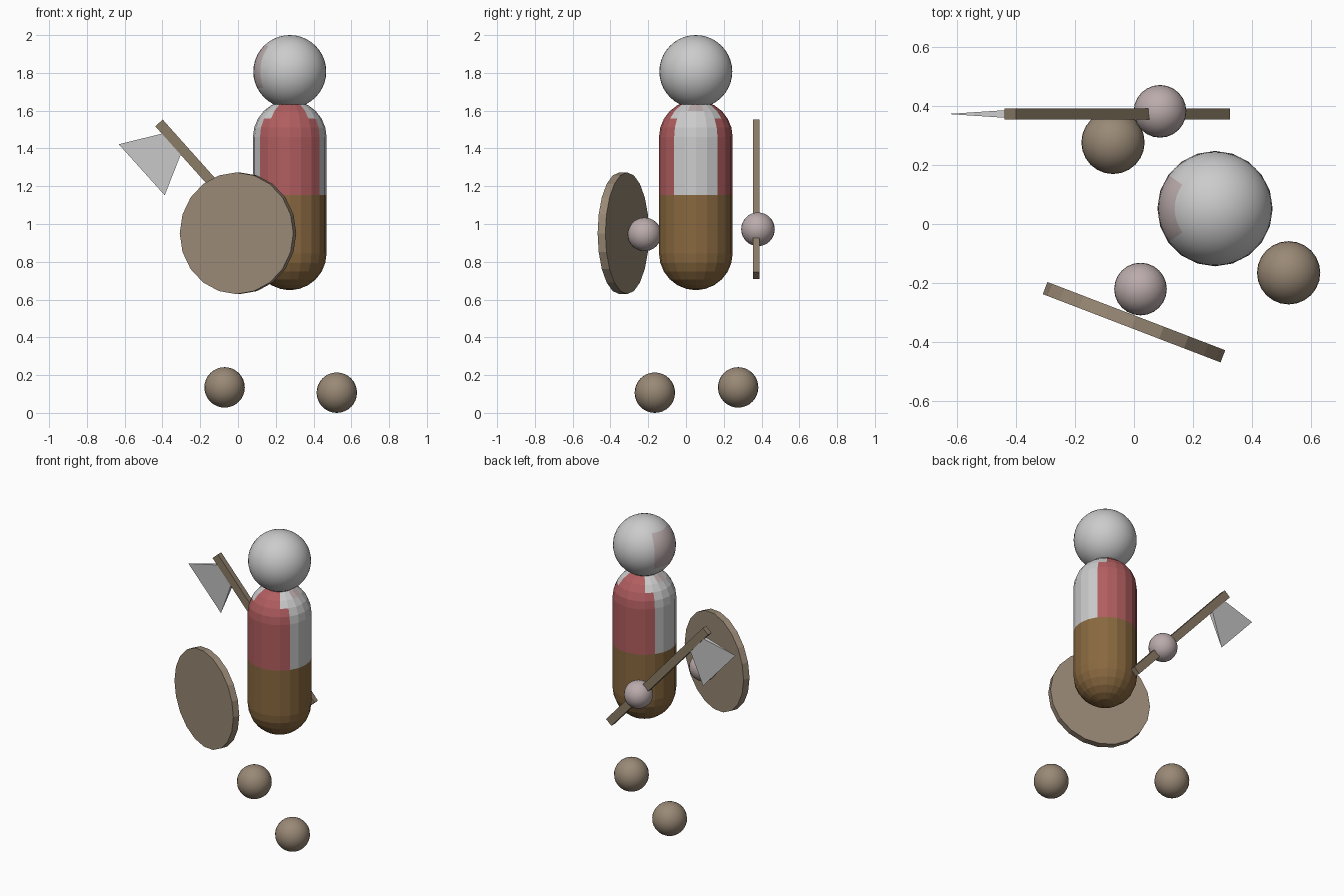
import bpy, bmesh
from math import sin, cos, pi, radians, degrees, atan2, asin, hypot
from mathutils import Vector

if "Cube" in bpy.data.objects:
    bpy.data.objects.remove(bpy.data.objects["Cube"])


def material(name, rgb):
    m = bpy.data.materials.new(name)
    m.diffuse_color = (*rgb, 1)
    m.use_nodes = True
    m.node_tree.nodes["Principled BSDF"].inputs["Base Color"].default_value = m.diffuse_color
    return m


red = material("red_cloth", (0.44, 0.11, 0.115))
brown = material("brown_cloth", (0.25, 0.14, 0.05))
tan = material("tan_leather", (0.32, 0.25, 0.18))
wood = material("wood", (0.26, 0.20, 0.135))
skin = material("skin", (0.50, 0.41, 0.41))


def make_object(name, bm, mats=(), smooth=False):
    bmesh.ops.recalc_face_normals(bm, faces=bm.faces[:])
    for f in bm.faces:
        f.smooth = smooth
    mesh = bpy.data.meshes.new(name)
    bm.to_mesh(mesh)
    bm.free()
    for m in mats:
        mesh.materials.append(m)
    ob = bpy.data.objects.new(name, mesh)
    bpy.context.collection.objects.link(ob)
    return ob


def ball(name, loc, r, mats, seg=24, rings=16):
    bm = bmesh.new()
    bmesh.ops.create_uvsphere(bm, u_segments=seg, v_segments=rings, radius=r)
    ob = make_object(name, bm, mats, smooth=True)
    ob.location = loc
    return ob


def lathe(name, profile, sides, mats=()):
    """Revolve (radius, z) rings around z and close both ends."""
    bm = bmesh.new()
    rings = [[bm.verts.new((r * cos(2 * pi * i / sides), r * sin(2 * pi * i / sides), z))
              for i in range(sides)] for r, z in profile]
    for a, b in zip(rings, rings[1:]):
        for i in range(sides):
            j = (i + 1) % sides
            bm.faces.new((a[i], a[j], b[j], b[i]))
    bm.faces.new(rings[0][::-1])
    bm.faces.new(rings[-1])
    return make_object(name, bm, mats)


# Helmeted head with a face opening towards -x
head = ball("head", (0.274, 0.052, 1.807), 0.193, (None, skin), 40, 20)
for p in head.data.polygons:
    c = p.center
    lat = degrees(asin(c.z / c.length))
    if -27 < lat < 45 and abs(degrees(atan2(c.y, -c.x))) < 36:
        p.material_index = 1

# Capsule body: brown below the waist, red sides and grey front and back above
R, LOW, HIGH, WAIST = 0.195, 0.845, 1.46, 1.153
lats = [radians(a) for a in (0, 15, 30, 45, 60, 75, 88)]
profile = [(R * cos(a), LOW - R * sin(a)) for a in reversed(lats)]
profile += [(R, WAIST)]
profile += [(R * cos(a), HIGH + R * sin(a)) for a in lats]
body = lathe("body", profile, 20, (None, red, brown, skin))
body.location = (0.274, 0.052, 0)
for p in body.data.polygons:
    c = p.center
    off_side = degrees(atan2(abs(c.x), abs(c.y)))   # angle away from the y axis
    if c.z < WAIST:
        p.material_index = 2
    elif off_side < (54 if c.z < 1.555 else 36):
        p.material_index = 1
    elif c.z > 1.6 and off_side > 72:
        p.material_index = 3

# Floating hands and feet
for name, loc in (("axe_hand", (0.088, 0.381, 0.972)), ("shield_hand", (0.022, -0.22, 0.945))):
    ball(name, loc, 0.089, (skin,))
for name, loc in (("left_foot", (0.523, -0.165, 0.107)), ("right_foot", (-0.071, 0.276, 0.135))):
    ball(name, loc, 0.107, (tan,))

# Round shield standing on edge
shield = lathe("shield", [(0.322, -0.022), (0.322, 0.022)], 20, (tan,))
shield.location = (0, -0.332, 0.951)
shield.rotation_euler = (pi / 2, 0, radians(-21))

# Axe handle, leaning towards -x
AXE_Y = 0.372
bm = bmesh.new()
bmesh.ops.create_cube(bm, size=1)
bmesh.ops.scale(bm, vec=(0.053, 0.036, 1.084), verts=bm.verts[:])
handle = make_object("axe_handle", bm, (wood,))
handle.location = (-0.057, AXE_Y, 1.131)
handle.rotation_euler = (0, radians(-41.8), 0)

# Wedge-shaped axe blade: two points on the sharp edge, two thick ones in the handle
bm = bmesh.new()
tip_a, tip_b = [bm.verts.new((x, AXE_Y, z)) for x, z in ((-0.631, 1.422), (-0.388, 1.152))]
root = [[bm.verts.new((x, AXE_Y + s * 0.017, z)) for s in (-1, 1)]
        for x, z in ((-0.372, 1.486), (-0.288, 1.406))]
for s in (0, 1):
    bm.faces.new((tip_a, tip_b, root[1][s], root[0][s]))
bm.faces.new((tip_a, *root[0]))
bm.faces.new((tip_b, *root[1]))
bm.faces.new((*root[0], *reversed(root[1])))
make_object("axe_blade", bm)
